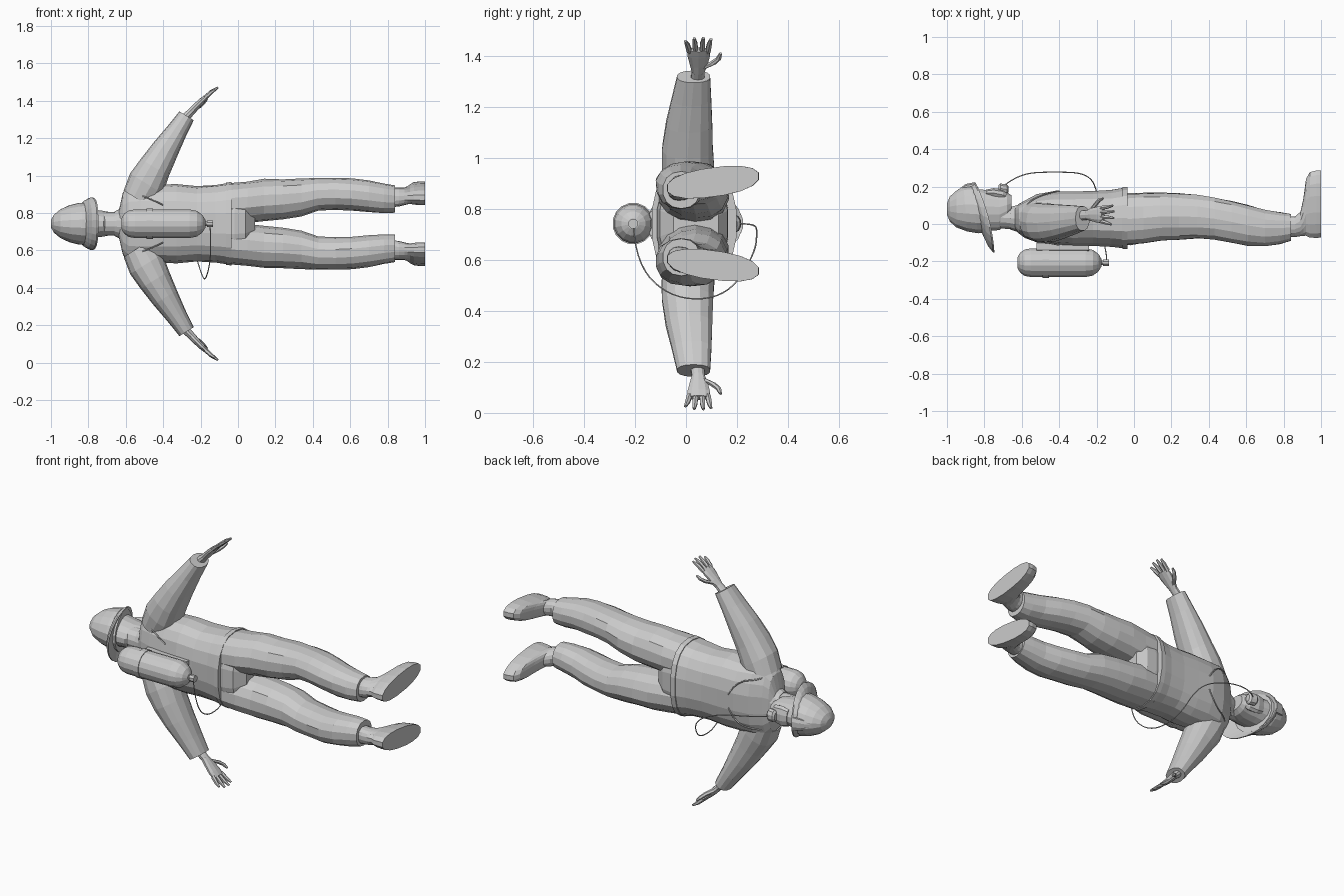
import bpy, bmesh, random
from math import sin, cos, pi, radians, copysign
from mathutils import Vector

random.seed(4)
ZC = 0.743  # body axis height; left and right halves mirror about it


def loft(name, rings, n=14, ang=0, power=2.0, side=1, jitter=0.0, bend=None):
    """Skin elliptical rings (x, y, z offset, radius in y, radius across);
    rings stand square to a direction 'ang' degrees up in the x-z plane."""
    bm = bmesh.new()
    a = radians(ang)
    across = Vector((-sin(a), 0, cos(a)))
    loops = []
    for i, (x, y, z, ry, rw) in enumerate(rings):
        loop = []
        for k in range(n):
            t = 2 * pi * (k + 0.5) / n
            cy = copysign(abs(cos(t)) ** (2 / power), cos(t))
            cw = copysign(abs(sin(t)) ** (2 / power), sin(t))
            j = 1 + (random.uniform(-jitter, jitter) if 0 < i < len(rings) - 1 else 0)
            p = Vector((x, y, z)) + Vector((0, 1, 0)) * ry * cy * j + across * rw * cw * j
            if bend:
                p = bend(p)
            loop.append(bm.verts.new((p.x, p.y, ZC + side * p.z)))
        loops.append(loop)
    for l0, l1 in zip(loops, loops[1:]):
        for k in range(n):
            bm.faces.new((l0[k], l0[(k + 1) % n], l1[(k + 1) % n], l1[k]))
    bm.faces.new(loops[0])
    bm.faces.new(loops[-1])
    bmesh.ops.recalc_face_normals(bm, faces=bm.faces)
    me = bpy.data.meshes.new(name)
    bm.to_mesh(me)
    bm.free()
    ob = bpy.data.objects.new(name, me)
    bpy.context.collection.objects.link(ob)
    return ob


def tube(name, pts, r, smooth=True):
    """Thin tube through (x, y, z offset) points."""
    cu = bpy.data.curves.new(name, 'CURVE')
    cu.dimensions = '3D'
    cu.bevel_depth = r
    cu.bevel_resolution = 1
    cu.resolution_u = 6
    sp = cu.splines.new('NURBS' if smooth else 'POLY')
    sp.points.add(len(pts) - 1)
    for p, (x, y, z) in zip(sp.points, pts):
        p.co = (x, y, ZC + z, 1)
    if smooth:
        sp.use_endpoint_u = True
        sp.order_u = 3
    ob = bpy.data.objects.new(name, cu)
    bpy.context.collection.objects.link(ob)


# Jacket body and collar
loft("jacket", [(-.635, .03, 0, .06, .08), (-.615, .028, 0, .08, .17),
                (-.585, .025, 0, .10, .205), (-.52, .03, 0, .13, .212),
                (-.43, .032, 0, .143, .208), (-.33, .03, 0, .147, .21),
                (-.22, .03, 0, .148, .202), (-.12, .03, 0, .153, .208),
                (-.04, .032, 0, .166, .22)], n=18, power=2.5, jitter=.012)
loft("collar", [(-.66, .03, 0, .062, .066), (-.62, .03, 0, .075, .085),
                (-.60, .03, 0, .08, .11)])
loft("neck", [(-.74, .035, 0, .06, .062), (-.61, .03, 0, .06, .062)])

# Trouser seat
loft("trouser_seat", [(-.10, .028, 0, .135, .19), (-.02, .026, 0, .142, .216),
                      (.04, .03, 0, .135, .20), (.09, .04, 0, .09, .12)],
     n=16, power=2.4)

# Head, helmet and brim
loft("head", [(-.86, .08, 0, .11, .09), (-.78, .073, 0, .11, .078),
              (-.72, .07, 0, .105, .07), (-.68, .085, 0, .085, .062),
              (-.655, .10, 0, .055, .042)], n=16)
loft("helmet_dome", [(-1.0, .08, 0, .03, .02), (-.985, .08, 0, .068, .048),
                     (-.95, .08, 0, .10, .078), (-.90, .08, 0, .122, .10),
                     (-.85, .078, 0, .13, .112), (-.80, .075, 0, .125, .115)],
     n=16, bend=lambda p: Vector((p.x - max(0, p.x + .95) * 1.6 * (p.y - .06), p.y, p.z)))


def droop(p):  # brim tilts down at the nape and sags at its sides
    return Vector((p.x - .27 * (p.y - .035) + 1.0 * p.z ** 2, p.y, p.z))


loft("helmet_brim", [(-.835, .07, 0, .125, .108), (-.822, .045, 0, .165, .128),
                     (-.805, .035, 0, .188, .141), (-.797, .035, 0, .188, .141),
                     (-.812, .06, 0, .12, .10)], n=22, bend=droop)
loft("helmet_badge", [(-.95, .165, 0, .012, .012), (-.90, .20, 0, .015, .035),
                      (-.85, .21, 0, .015, .04)], n=8)

# Breathing mask
loft("face_mask", [(-.79, .165, 0, .02, .05), (-.75, .165, 0, .028, .06),
                   (-.70, .155, 0, .032, .052), (-.67, .14, 0, .025, .03)], n=10)
loft("mask_regulator", [(-.725, .19, 0, .018, .025), (-.715, .19, 0, .028, .036),
                        (-.68, .185, 0, .028, .036), (-.67, .185, 0, .016, .022)], n=10)

# Air cylinder on the back
Y = -.207
loft("air_tank", [(-.622, Y, 0, .03, .03), (-.61, Y, 0, .053, .053),
                  (-.585, Y, 0, .072, .072), (-.55, Y, 0, .078, .078),
                  (-.26, Y, 0, .078, .078), (-.22, Y, 0, .07, .07),
                  (-.19, Y, 0, .048, .048), (-.175, Y, 0, .022, .022)], n=16)
loft("tank_neck", [(-.18, Y, 0, .012, .012), (-.16, Y, 0, .012, .012)], n=8)
loft("tank_valve", [(-.165, Y, 0, .02, .02), (-.135, Y, 0, .02, .02)], n=8)
loft("tank_band", [(-.49, Y, 0, .082, .082), (-.455, Y, 0, .082, .082)], n=16)
loft("tank_mount", [(-.52, -.12, 0, .03, .05), (-.24, -.12, 0, .03, .05)], n=8, power=4)

# Air hose round the side of the body to the mask
tube("air_hose", [(-.15, Y, 0), (-.14, -.20, -.16), (-.17, -.05, -.30),
                  (-.19, .16, -.29), (-.24, .27, -.12), (-.42, .28, -.03),
                  (-.62, .27, 0), (-.70, .20, 0)], .003)

for s, tag in ((1, "left"), (-1, "right")):
    # Trouser leg
    loft("trouser_leg_" + tag,
         [(-.06, .025, .108, .138, .108), (.05, .032, .115, .136, .112),
          (.14, .04, .125, .130, .113), (.24, .04, .13, .126, .108),
          (.34, .038, .140, .118, .101), (.43, .028, .158, .114, .088),
          (.52, .012, .160, .112, .087), (.61, -.008, .156, .110, .087),
          (.70, -.022, .146, .098, .085), (.78, -.022, .136, .086, .080),
          (.84, -.018, .132, .073, .073)],
         side=s, power=2.2, jitter=.025)
    # Boot with flat sole, toes turned slightly outward

    def toe_out(p):
        return Vector((p.x, p.y, p.z + .13 * (p.y - .1)))
    loft("boot_" + tag,
         [(.80, -.018, .155, .055, .052), (.86, -.015, .158, .056, .05),
          (.89, .0, .16, .066, .046), (.905, .035, .16, .10, .046),
          (.92, .09, .16, .155, .048), (.94, .102, .162, .178, .054),
          (.975, .106, .162, .183, .058), (1.0, .106, .162, .182, .058)],
         n=16, side=s, power=2.3, bend=toe_out)
    # Sleeve
    loft("sleeve_" + tag,
         [(-.535, .015, .13, .10, .09), (-.49, .008, .215, .105, .103),
          (-.445, .006, .30, .102, .089), (-.39, .012, .395, .093, .074),
          (-.33, .022, .49, .079, .057), (-.275, .03, .577, .066, .045)],
         ang=58, side=s, power=2.3, jitter=.015)
    # Wrist and palm
    loft("hand_" + tag,
         [(-.30, .045, .55, .03, .024), (-.25, .048, .598, .026, .02),
          (-.225, .05, .625, .036, .019), (-.19, .05, .66, .046, .016),
          (-.165, .05, .683, .044, .012)], n=10, ang=44, side=s)
    # Fingers and thumb
    for k, (y, tip, reach) in enumerate(((.014, -.002, .78), (.038, .032, .97),
                                         (.063, .068, 1.0), (.086, .098, .9))):
        dx, dz = .068 * reach, .054 * reach
        loft(f"finger_{k + 1}_{tag}",
             [(-.175, y, .675, .012, .012),
              (-.175 + dx * .55, (y + tip) / 2, .675 + dz * .62, .011, .011),
              (-.175 + dx, tip, .675 + dz, .006, .006)], n=6, ang=42, side=s)
    loft("thumb_" + tag,
         [(-.235, .065, .613, .016, .013), (-.205, .105, .630, .014, .012),
          (-.185, .128, .648, .011, .011), (-.165, .136, .668, .006, .006)],
         n=6, ang=44, side=s)
    # Harness strap over the shoulder
    tube("harness_strap_" + tag,
         [(-.40, -.112, s * .10), (-.50, -.095, s * .15), (-.585, -.04, s * .16),
          (-.60, .04, s * .17), (-.57, .12, s * .15), (-.45, .172, s * .13),
          (-.40, .176, s * .04)], .004)

# Jacket hem band
loft("jacket_hem", [(-.065, .032, 0, .166, .22), (-.036, .032, 0, .168, .223)],
     n=18, power=2.5)
